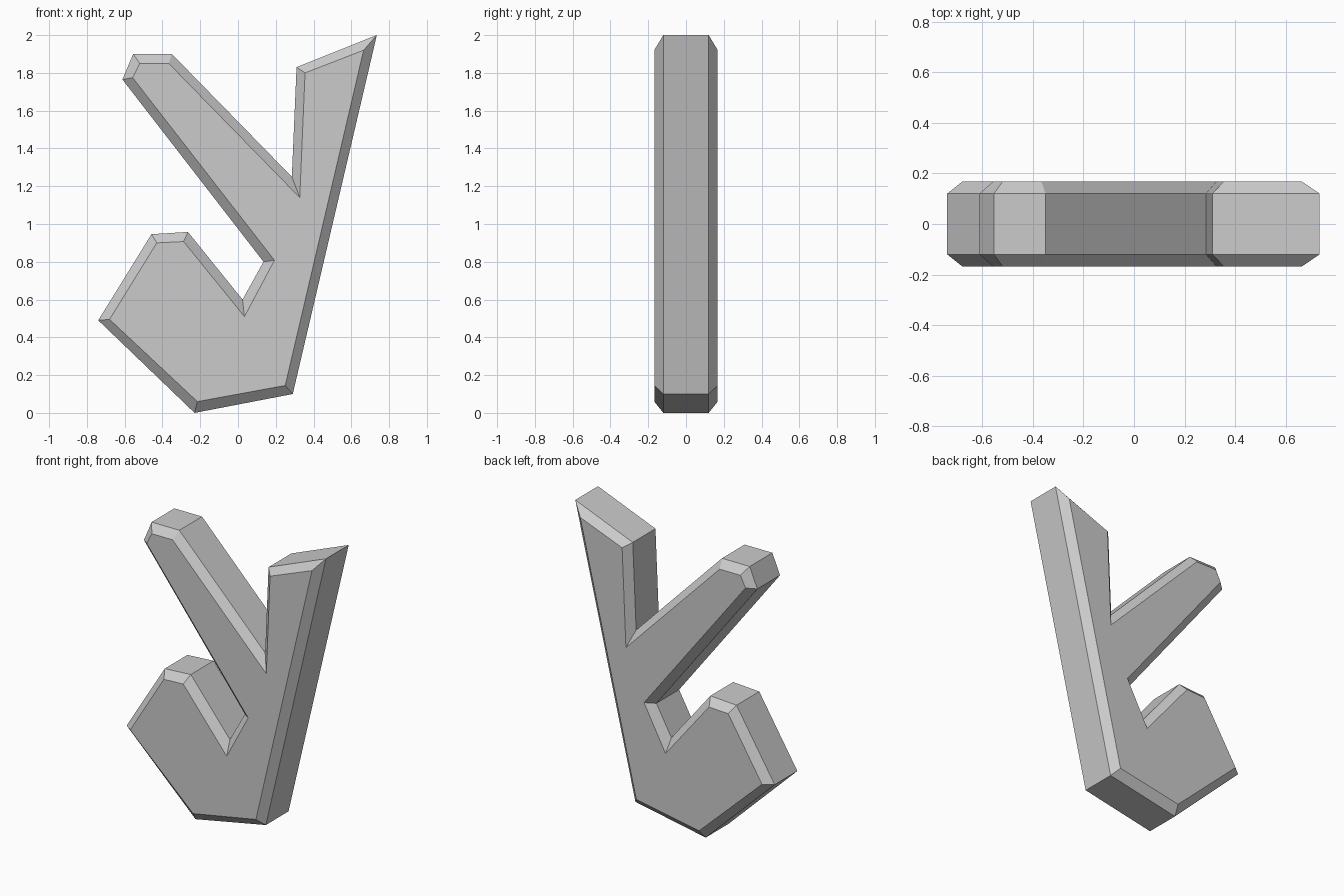
import bpy
import bmesh

default = bpy.data.objects.get("Cube")
if default:
    bpy.data.objects.remove(default, do_unlink=True)

# Single stone grey
stone = bpy.data.materials.new("stone_grey")
stone.use_nodes = True
grey = (0.6, 0.6, 0.6, 1)
stone.diffuse_color = grey
stone.node_tree.nodes["Principled BSDF"].inputs["Base Color"].default_value = grey

# Each corner of the branching outline: rim (x, z), then face (x, z) inside the chamfer
corners = [
    (-.23, 0, -.215, .06),       # bottom tip
    (.29, .1, .25, .145),        # heel
    (.735, 2, .665, 1.92),       # tall arm tip
    (.31, 1.83, .355, 1.8),      # tall arm shoulder
    (.285, 1.25, .327, 1.14),    # upper notch
    (-.35, 1.9, -.367, 1.85),    # side arm end
    (-.555, 1.9, -.52, 1.85),
    (-.612, 1.765, -.558, 1.775),
    (.135, .8, .193, .808),      # inner bend
    (.024, .6, .034, .51),       # lower notch
    (-.265, .958, -.288, .907),  # hook end
    (-.458, .946, -.43, .9),
    (-.74, .49, -.68, .495),     # hook elbow
]
FACE_Y, RIM_Y = .168, .12


def ring(bm, y, on_face):
    return [bm.verts.new((fx, y, fz) if on_face else (rx, y, rz))
            for rx, rz, fx, fz in corners]


def bridge(bm, a, b):
    for i in range(len(a)):
        j = (i + 1) % len(a)
        bm.faces.new((a[i], b[i], b[j], a[j]))


# Four rings: front face, front rim, back rim, back face
bm = bmesh.new()
rings = [ring(bm, -FACE_Y, True), ring(bm, -RIM_Y, False),
         ring(bm, RIM_Y, False), ring(bm, FACE_Y, True)]
for near, far in zip(rings, rings[1:]):
    bridge(bm, near, far)
bm.faces.new(rings[0])
bm.faces.new(reversed(rings[-1]))
bmesh.ops.recalc_face_normals(bm, faces=bm.faces)

mesh = bpy.data.meshes.new("branching_rune")
bm.to_mesh(mesh)
bm.free()
mesh.materials.append(stone)
bpy.context.collection.objects.link(bpy.data.objects.new("branching_rune", mesh))
